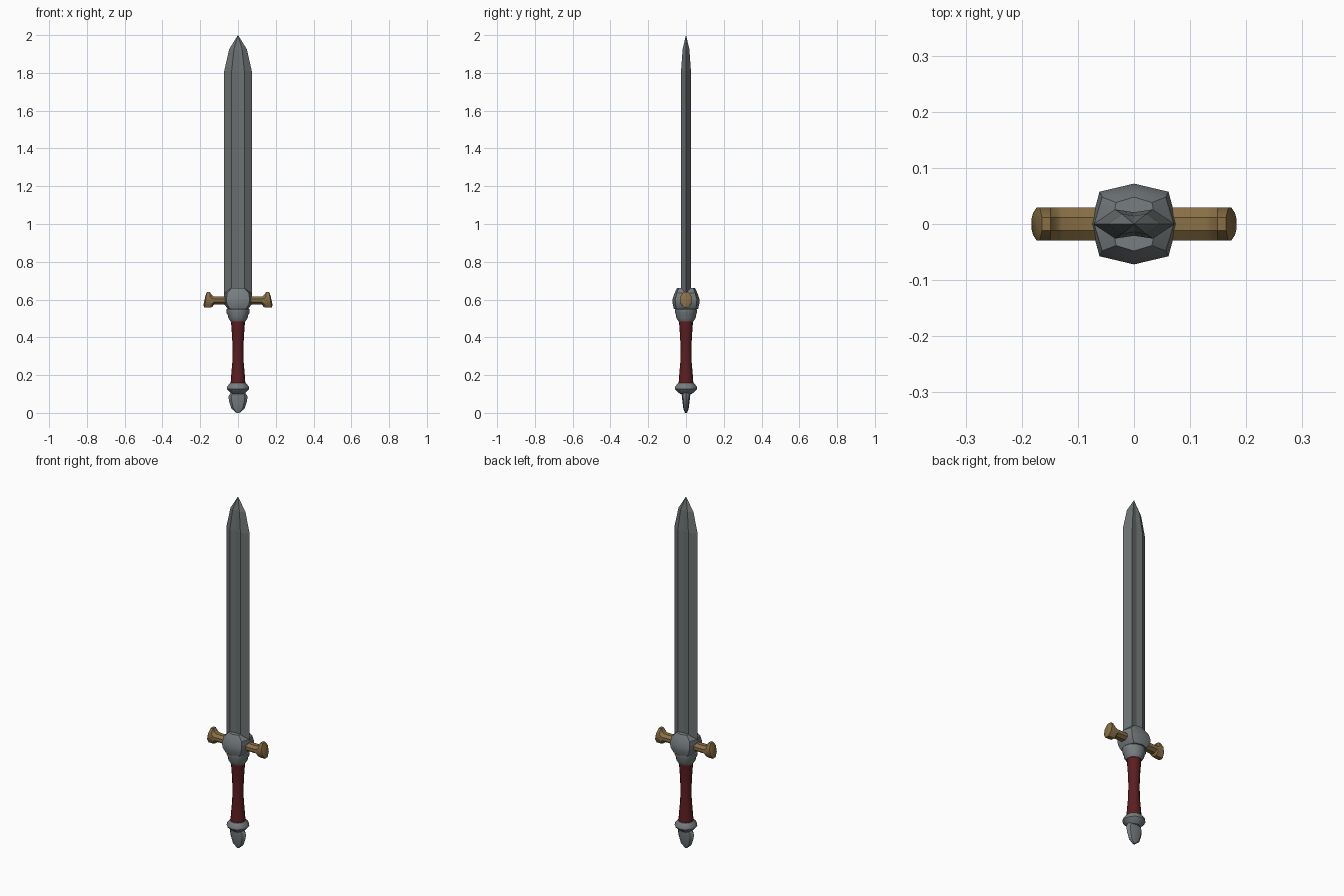
import bpy, bmesh, math

if "Cube" in bpy.data.objects:
    bpy.data.objects.remove(bpy.data.objects["Cube"])


def material(name, rgb):
    m = bpy.data.materials.new(name)
    m.diffuse_color = (*rgb, 1)
    m.use_nodes = True
    m.node_tree.nodes["Principled BSDF"].inputs["Base Color"].default_value = m.diffuse_color
    return m


STEEL = material("blade steel", (0.15, 0.165, 0.165))
IRON = material("fitting grey", (0.185, 0.205, 0.215))
BRASS = material("aged brass", (0.25, 0.16, 0.06))
LEATHER = material("red leather", (0.105, 0.013, 0.014))


def loft(name, rings, mat, smooth=0):
    """Skin a list of equal-length point rings and cap both ends."""
    bm = bmesh.new()
    vs = [[bm.verts.new(p) for p in r] for r in rings]
    n = len(rings[0])
    for a, b in zip(vs, vs[1:]):
        for i in range(n):
            j = (i + 1) % n
            bm.faces.new((a[i], a[j], b[j], b[i]))
    bm.faces.new(vs[0])
    bm.faces.new(vs[-1])
    bmesh.ops.remove_doubles(bm, verts=bm.verts, dist=0.0002)
    bmesh.ops.recalc_face_normals(bm, faces=bm.faces)
    me = bpy.data.meshes.new(name)
    bm.to_mesh(me)
    bm.free()
    me.materials.append(mat)
    if smooth:
        for p in me.polygons:
            p.use_smooth = True
        me.set_sharp_from_angle(angle=math.radians(smooth))
    ob = bpy.data.objects.new(name, me)
    bpy.context.collection.objects.link(ob)
    return ob


def oval(hx, hy, z, n=8, power=1.0):
    """Horizontal ring; power below 1 makes it squarer."""
    def sq(v):
        return math.copysign(abs(v) ** power, v) if abs(v) > 1e-6 else 0
    angles = [2 * math.pi * i / n for i in range(n)]
    return [(hx * sq(math.cos(a)), hy * sq(math.sin(a)), z) for a in angles]


# Blade: shallow central groove, ridges either side, sharp edges
def blade_ring(hx, hy, z):
    half = [(1, 0), (0.46, 1), (0, 0.8), (-0.46, 1)]
    return [(s * x * hx, s * y * hy, z) for s in (1, -1) for x, y in half]


loft("blade", [blade_ring(*s) for s in (
    (0.073, 0.026, 0.58), (0.073, 0.026, 1.81),
    (0.047, 0.018, 1.925), (0.0003, 0.0003, 2.0))], STEEL)

# Faceted block at the middle of the guard
loft("guard_block", [oval(*s, 8, 0.65) for s in (
    (0.054, 0.064, 0.55), (0.072, 0.070, 0.575), (0.077, 0.072, 0.60),
    (0.071, 0.060, 0.635), (0.04, 0.048, 0.662))], IRON, 30)

# Stepped collar under the guard
loft("collar", [oval(*s, 12) for s in (
    (0.040, 0.040, 0.485), (0.052, 0.052, 0.505), (0.053, 0.053, 0.517),
    (0.062, 0.057, 0.53), (0.062, 0.057, 0.548), (0.050, 0.05, 0.558))], IRON, 35)

# Waisted grip
loft("grip", [oval(r, r, z, 12) for r, z in (
    (0.040, 0.145), (0.036, 0.20), (0.030, 0.27), (0.029, 0.34),
    (0.031, 0.40), (0.036, 0.47), (0.038, 0.495))], LEATHER, 40)

# Ring below the grip
loft("pommel_ring", [oval(r, r, z, 12) for r, z in (
    (0.030, 0.10), (0.046, 0.112), (0.059, 0.127),
    (0.057, 0.140), (0.042, 0.157))], IRON, 35)

# Flattened pommel
loft("pommel", [oval(*s, 8) for s in (
    (0.008, 0.006, 0.0), (0.034, 0.014, 0.022), (0.047, 0.019, 0.06),
    (0.051, 0.022, 0.085), (0.036, 0.024, 0.112))], IRON, 30)


# Cross arms: straight bar flaring into a slanted, upturned end
def arm_ring(side, hy, top, bottom):
    pts = []
    for i in range(8):
        a = math.pi * (2 * i + 1) / 8
        t = (math.sin(a) / math.sin(math.pi * 3 / 8) + 1) / 2
        x = bottom[0] + (top[0] - bottom[0]) * t
        z = bottom[1] + (top[1] - bottom[1]) * t
        pts.append((side * x, hy * math.cos(a) / math.cos(math.pi / 8), z))
    return pts


for side, label in ((1, "right"), (-1, "left")):
    loft("guard_arm_" + label, [arm_ring(side, *s) for s in (
        (0.029, (0.05, 0.617), (0.05, 0.573)),
        (0.029, (0.128, 0.617), (0.128, 0.573)),
        (0.029, (0.138, 0.623), (0.136, 0.560)),
        (0.029, (0.149, 0.641), (0.150, 0.557)),
        (0.029, (0.164, 0.641), (0.178, 0.557)),
        (0.020, (0.172, 0.622), (0.183, 0.572)))], BRASS, 35)
